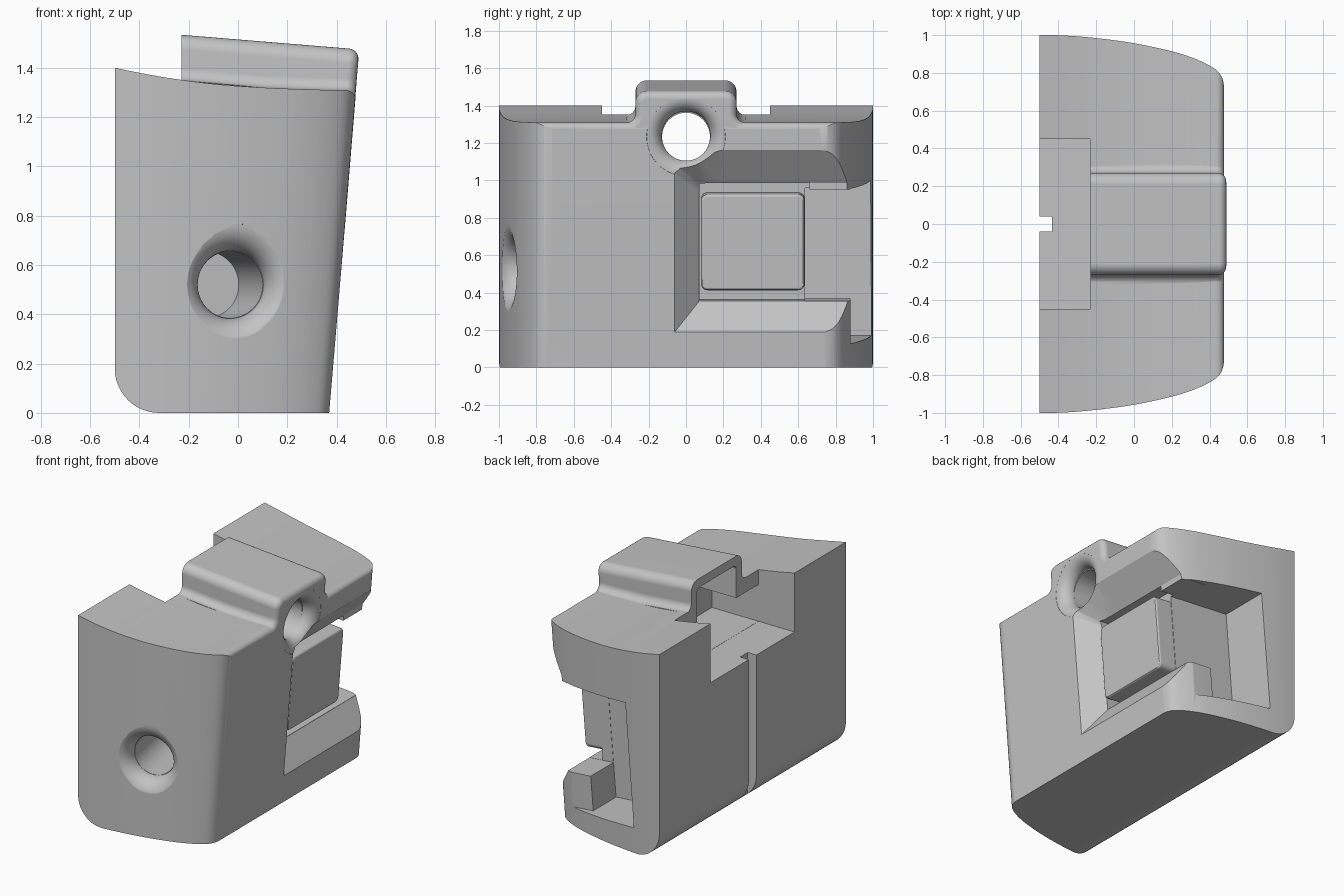
import bpy, bmesh, math
from math import sin, cos, pi
from mathutils import Vector

if bpy.data.objects.get("Cube"):
    bpy.data.objects.remove(bpy.data.objects["Cube"])

SLOPE = 0.082                       # lean of the sloping side
LEAN = math.atan(SLOPE)
TILT = dict(loc=(0.37, 0, 0), rot=(0, LEAN, 0))

grey = bpy.data.materials.new("plain_grey")
grey.use_nodes = True
grey.diffuse_color = (0.55, 0.55, 0.55, 1)
grey.node_tree.nodes["Principled BSDF"].inputs["Base Color"].default_value = grey.diffuse_color


def add(name, bm, loc=(0, 0, 0), rot=(0, 0, 0)):
    bmesh.ops.recalc_face_normals(bm, faces=bm.faces)
    me = bpy.data.meshes.new(name)
    bm.to_mesh(me)
    bm.free()
    ob = bpy.data.objects.new(name, me)
    ob.location, ob.rotation_euler = loc, rot
    me.materials.append(grey)
    bpy.context.collection.objects.link(ob)
    return ob


def loft_mesh(rings):
    bm = bmesh.new()
    vs = [[bm.verts.new(p) for p in r] for r in rings]
    n = len(vs[0])
    for a, b in zip(vs, vs[1:]):
        for i in range(n):
            bm.faces.new((a[i], a[(i + 1) % n], b[(i + 1) % n], b[i]))
    bm.faces.new(vs[0])
    bm.faces.new(vs[-1])
    return bm


def box_mesh(x, y, z):
    return loft_mesh([[(a, y[0], z[0]), (a, y[1], z[0]), (a, y[1], z[1]), (a, y[0], z[1])] for a in x])


def lathe(name, profile, **place):
    # profile of (radius, height) pairs turned around local z
    rings = [[(r * cos(t * pi / 32), r * sin(t * pi / 32), h) for t in range(64)] for r, h in profile]
    return add(name, loft_mesh(rings), **place)


def arc(cx, cy, r, a0, a1, n=8):
    return [(cx + r * cos(math.radians(a0 + (a1 - a0) * i / n)),
             cy + r * sin(math.radians(a0 + (a1 - a0) * i / n))) for i in range(n + 1)]


def smooth_curve(pts, n=5):
    # Catmull-Rom through the points
    p = [Vector(q) for q in [pts[0]] + pts + [pts[-1]]]
    out = []
    for a, b, c, d in zip(p, p[1:], p[2:], p[3:]):
        for i in range(n):
            t = i / n
            out.append(0.5 * (2 * b + (c - a) * t + (2 * a - 5 * b + 4 * c - d) * t * t
                              + (3 * b - a - 3 * c + d) * t ** 3))
    return out + [p[-1]]


def combine(target, other, operation):
    mod = target.modifiers.new("combine", "BOOLEAN")
    mod.object, mod.operation, mod.solver = other, operation, "EXACT"
    bpy.context.view_layer.objects.active = target
    bpy.ops.object.modifier_apply(modifier=mod.name)
    bpy.data.objects.remove(other)


# Body: bowed plan outline lofted upward, trimmed by the end profile
half = smooth_curve([(-0.5, 1), (-0.37, 0.998), (-0.2, 0.984), (0, 0.957), (0.2, 0.914), (0.32, 0.876),
                     (0.41, 0.833), (0.455, 0.796), (0.476, 0.75), (0.48, 0.7)])
plan = [(p[0], p[1]) for p in half] + [(p[0], -p[1]) for p in reversed(half)]


def plan_ring(z):
    k = (0.872 + SLOPE * z) / 0.98
    return [(-0.5 + (x + 0.5) * k, y, z) for x, y in plan]


body = add("body", loft_mesh([plan_ring(-0.1), plan_ring(1.7)]))
top = smooth_curve([(-0.6, 1.425), (-0.5, 1.4), (-0.3, 1.362), (-0.1, 1.335), (0.1, 1.32),
                    (0.3, 1.312), (0.437, 1.31)])
end_profile = ([(0.37, 0)] + arc(0.437, 1.27, 0.04, -LEAN * 57.3, 90, 6)
               + [(p[0], p[1]) for p in reversed(top[:-1])]
               + [(-0.6, 0.18)] + arc(-0.32, 0.18, 0.18, 180, 270, 12))
combine(body, add("trim", loft_mesh([[(x, y, z) for x, z in end_profile] for y in (-1.2, 1.2)])), "INTERSECT")


# Raised hump across the top, blended into the body at its foot and rounded at its end
def hump_ring(u, foot, inset=0):
    h = [(0.32, 1.1)] + arc(0.32, foot + 0.05, 0.05 + inset, 270, 180)
    h += arc(0.21, 1.42, 0.06 - inset, 0, 90)
    return [(u, y, w) for y, w in h + [(-y, w) for y, w in reversed(h)]]


rings = [hump_ring(u, w) for u, w in ((-0.85, 1.3), (-0.7, 1.295), (-0.377, 1.293), (-0.177, 1.301))]
rings += [hump_ring(0.001 - 0.04 * (1 - sin(t * pi / 10)), 1.309, 0.04 * (1 - cos(t * pi / 10))) for t in range(6)]
combine(body, add("hump", loft_mesh(rings), **TILT), "UNION")

# Back notch, hollow under the hump, and the narrow upright slot
for name, x, y, z in (("notch", (-0.7, -0.23), (-0.45, 0.45), (1.0, 2.0)),
                      ("hollow", (-0.6, 0.12), (-0.449, 0.449), (1.001, 1.25)),
                      ("slot", (-0.7, -0.435), (-0.04, 0.04), (-0.2, 1.2))):
    combine(body, add(name, box_mesh(x, y, z)), "DIFFERENCE")
arch = [(0.21, 1.1)] + arc(0.18, 1.39, 0.03, 0, 90)
arch += [(-y, w) for y, w in reversed(arch)]
combine(body, add("hump_hollow", loft_mesh([[(u, y, w) for y, w in arch] for u in (-0.95, -0.34)]), **TILT),
        "DIFFERENCE")


# Round holes with rolled rims
def flared_hole(point, rot_hole, rot_flare, r, depth, fillet, lift):
    flare = [(a, b + lift) for a, b in arc(r + fillet + 0.002, -fillet, fillet, 180, 90, 14)]
    flare.append((r + fillet + 0.03, 0.04))
    combine(body, lathe("hole", [(r, -depth), (r, 0.1)], loc=point, rot=rot_hole), "DIFFERENCE")
    combine(body, lathe("flare", flare, loc=point, rot=rot_flare), "DIFFERENCE")


flared_hole((0.471, 0, 1.233), (0, pi / 2, 0), (0, pi / 2 + LEAN, 0), 0.128, 0.5, 0.08, 0.001)
flared_hole((-0.01, -0.952, 0.52), (pi / 2, 0, 0.2), (pi / 2, 0, 0.2), 0.135, 0.6, 0.11, 0.002)

# Button recess: sloping surround that runs out through the end
outer = [(-0.06, 0.19), (-0.06, 1.04), (-0.04, 1.075), (0.06, 1.11), (0.18, 1.163), (1.1, 1.163), (1.1, 0.19)]
floor = [(0.07, 0.345), (0.07, 0.93), (0.075, 0.96), (0.11, 0.98), (0.2, 0.98), (1.1, 0.98), (1.1, 0.345)]
rings = [[(u, a + (a - c) * u / 0.12, b + (b - d) * u / 0.12) for (a, b), (c, d) in zip(outer, floor)]
         for u in (-0.12, 0.05)]
combine(body, add("surround", loft_mesh(rings), **TILT), "DIFFERENCE")

# Channel behind the lip with its open end slot, then the gap over the lip and the button bed
channel = [(-0.685, 0.635), (-0.3, 0.635), (-0.3, 0.88), (0.3, 0.88), (0.3, 1.2), (-0.685, 1.2)]
combine(body, add("channel", loft_mesh([[(u, y, w) for u, y in channel] for w in (0.115, 0.945)]), **TILT),
        "DIFFERENCE")
for u, y, w in (((-0.6, 0.1), (0.637, 1.1), (0.346, 0.943)),
                ((-0.22, 0.12), (0.071, 0.66), (0.347, 0.978))):
    combine(body, add("pocket", box_mesh(u, y, w), **TILT), "DIFFERENCE")

# Button with softened edges
bm = box_mesh((-0.225, -0.09), (0.08, 0.634), (0.405, 0.92))
sides = [e for e in bm.edges if abs(e.verts[0].co.x - e.verts[1].co.x) > 0.1]
bmesh.ops.bevel(bm, geom=sides, offset=0.035, segments=5, profile=0.5, affect="EDGES")
face_rim = [e for e in bm.edges if all(v.co.x > -0.1 for v in e.verts)]
bmesh.ops.bevel(bm, geom=face_rim, offset=0.015, segments=3, profile=0.5, affect="EDGES")
button = add("button", bm, **TILT)

for ob in (body, button):
    bpy.ops.object.select_all(action="DESELECT")
    ob.select_set(True)
    bpy.context.view_layer.objects.active = ob
    bpy.ops.object.shade_smooth_by_angle(angle=math.radians(30))
    normals = ob.modifiers.new("even_normals", "WEIGHTED_NORMAL")
    normals.keep_sharp = True
